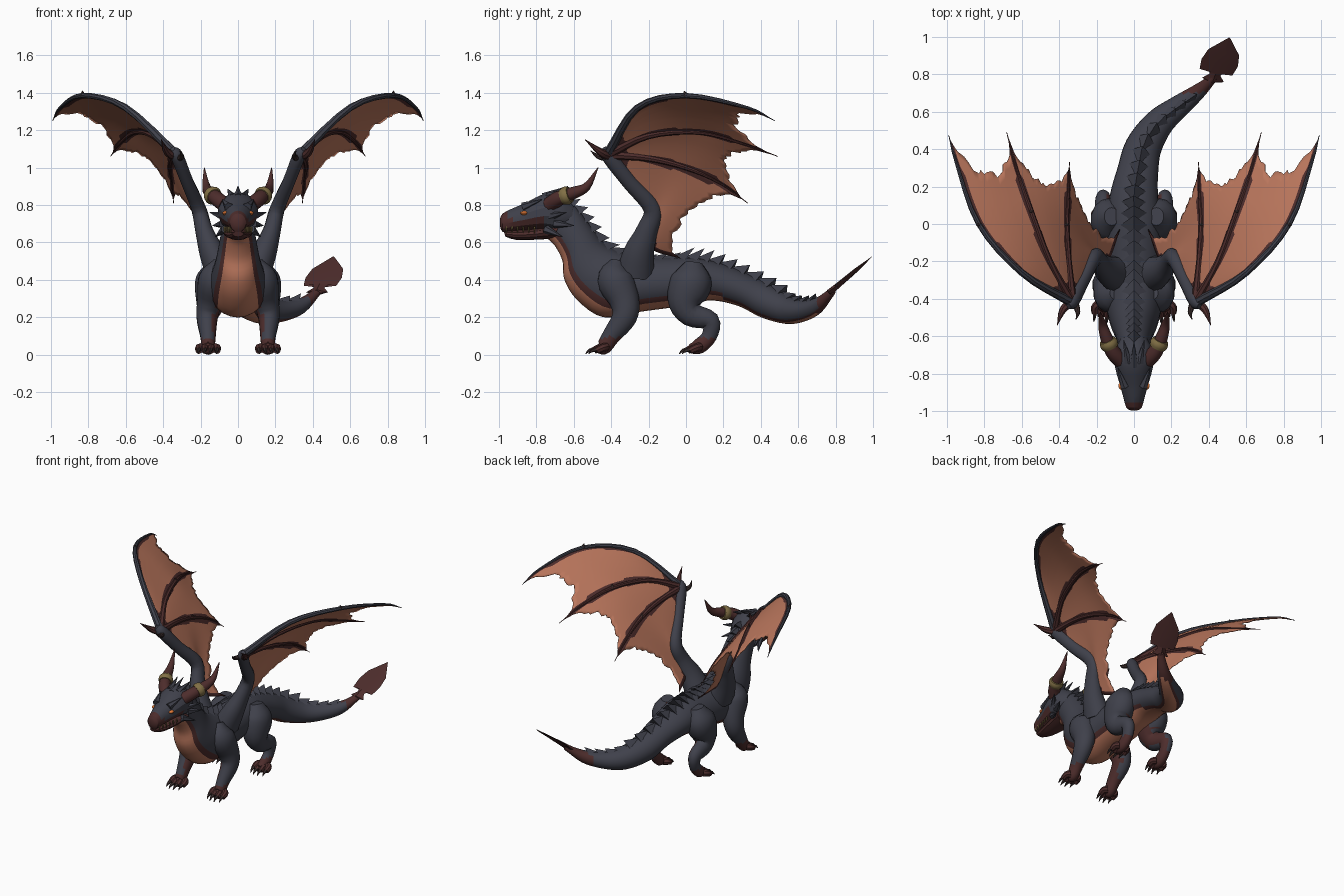
import bpy, bmesh, math, random
from mathutils import Vector

random.seed(4)
if "Cube" in bpy.data.objects:
    bpy.data.objects.remove(bpy.data.objects["Cube"], do_unlink=True)

COLOURS = {"slate_scales": (.05, .052, .07), "tan_hide": (.5, .185, .11),
           "red_brown_hide": (.075, .026, .025), "dark_horn": (.045, .028, .027),
           "old_gold": (.22, .16, .06), "amber_eye": (.8, .2, .04)}
SLATE, TAN, BROWN, HORN, GOLD, AMBER = range(6)
MATS = []
for label, rgb in COLOURS.items():
    m = bpy.data.materials.new(label)
    m.use_nodes = True
    m.diffuse_color = (*rgb, 1)
    bsdf = m.node_tree.nodes["Principled BSDF"]
    bsdf.inputs["Base Color"].default_value = (*rgb, 1)
    bsdf.inputs["Roughness"].default_value = .8
    MATS.append(m)


def finish(name, bm, mirror=False, thick=0, angle=40, recalc=True):
    """Turn a bmesh into a shaded, optionally mirrored object."""
    if recalc:
        bmesh.ops.recalc_face_normals(bm, faces=bm.faces)
    me = bpy.data.meshes.new(name)
    bm.to_mesh(me)
    bm.free()
    for m in MATS:
        me.materials.append(m)
    ob = bpy.data.objects.new(name, me)
    bpy.context.collection.objects.link(ob)
    bpy.ops.object.select_all(action="DESELECT")
    ob.select_set(True)
    bpy.context.view_layer.objects.active = ob
    bpy.ops.object.shade_smooth_by_angle(angle=math.radians(angle))
    if thick:
        mod = ob.modifiers.new("thickness", "SOLIDIFY")
        mod.thickness, mod.offset = thick, 0
    if mirror:
        ob.modifiers.new("mirror", "MIRROR").use_mirror_merge = False
    return ob


def spline(pts, n):
    """Smooth curve through points of any dimension."""
    p = [Vector(q) for q in pts]
    p = [p[0] * 2 - p[1]] + p + [p[-1] * 2 - p[-2]]
    out = []
    for i in range(1, len(p) - 2):
        a, b, c, d = p[i - 1:i + 3]
        for k in range(n):
            t = k / n
            out.append((b * 2 + (c - a) * t + (a * 2 - b * 5 + c * 4 - d) * t * t
                        + (b * 3 - a - c * 3 + d) * t ** 3) * .5)
    return out + [p[-2]]


def sweep(bm, frames, seg, rule):
    """Skin rings given as (centre, up axis, side axis); rule(centre, angle) picks the colour."""
    rings = []
    for c, u, v in frames:
        rings.append([bm.verts.new(c + u * math.cos(a) + v * math.sin(a))
                      for a in (math.tau * k / seg for k in range(seg))])
    for r, s in zip(rings, rings[1:]):
        for k in range(seg):
            j = (k + 1) % seg
            f = bm.faces.new((r[k], r[j], s[j], s[k]))
            a = (k + .5) / seg * 2
            f.material_index = rule(f.calc_center_median(), min(a, 2 - a))
    for r, edge in ((rings[0], rings[1]), (rings[-1], rings[-2])):
        bm.faces.new(r).material_index = rule(frames[0 if r is rings[0] else -1][0], 0)


def tube(bm, pts, mat=SLATE, n=4, seg=10, flat=1, rule=None):
    """Round limb through (x, y, z, radius) points."""
    path = spline(pts, n)
    frames = []
    for i, p in enumerate(path):
        t = (path[min(i + 1, len(path) - 1)] - path[max(i - 1, 0)]).to_3d()
        u = t.cross(Vector((1, 0, 0))).normalized()
        r = max(p[3], .002)
        frames.append((p.to_3d(), u * r * flat, t.cross(u).normalized() * r))
    sweep(bm, frames, seg, rule or (lambda c, a: mat))


def loft(bm, rows, n, seg, rule):
    """Body sections given as top y, top z, bottom y, bottom z, half width, x."""
    path = spline(rows, n)
    mid = [Vector((p[5], (p[0] + p[2]) / 2, (p[1] + p[3]) / 2)) for p in path]
    frames = []
    for i, p in enumerate(path):
        up = Vector((0, p[0] - p[2], p[1] - p[3])) / 2
        t = mid[min(i + 1, len(mid) - 1)] - mid[max(i - 1, 0)]
        frames.append((mid[i], up, t.cross(up).normalized() * p[4]))
    sweep(bm, frames, seg, rule)
    return frames


# Neck, torso and tail in one skin
BODY = [(-.66, .84, -.74, .62, .07, 0), (-.58, .78, -.70, .58, .085, 0), (-.51, .69, -.66, .5, .1, 0),
        (-.43, .59, -.65, .4, .12, 0), (-.32, .54, -.58, .29, .145, 0), (-.22, .52, -.44, .2, .155, 0),
        (-.1, .52, -.24, .23, .15, 0), (.03, .52, -.02, .26, .145, 0), (.15, .5, .13, .29, .13, 0),
        (.28, .455, .28, .26, .11, .02), (.42, .39, .4, .2, .098, .05), (.54, .32, .53, .165, .08, .13),
        (.62, .29, .62, .175, .062, .23), (.7, .305, .71, .22, .042, .34), (.78, .36, .79, .32, .02, .43)]


def body_colour(c, a):
    if c.y > .7:
        return BROWN
    belly = .75 if c.y < .2 else .82
    return TAN if a > belly else BROWN if a > belly - .09 else SLATE


bm = bmesh.new()
spine = loft(bm, BODY, 4, 24, body_colour)
finish("body", bm)

# Overlapping pointed scutes down the back
bm = bmesh.new()
for k in range(1, len(spine) - 6, 2):
    c, up, side = spine[k]
    c2, up2, side2 = spine[k + 2]
    h = .025 if -.4 < c.y < -.15 or c.y > .5 else .05
    front = bm.verts.new(c + up * 1.02)
    left, right = (bm.verts.new(c2 + up2 * .86 + side2 * s) for s in (-.5, .5))
    tip = bm.verts.new(c2 + up2 + up2.normalized() * h + (c2 - c) * .4)
    for tri in ((front, left, tip), (front, tip, right), (left, right, tip), (front, right, left)):
        bm.faces.new(tri)
finish("back_scutes", bm, angle=20)

# Arrow-shaped tail blade with a raised middle ridge
bm = bmesh.new()
base, tip = Vector((.42, .765, .33)), Vector((.51, .995, .525))
along, side = tip - base, Vector((.97, -.2, 0))
normal = side.cross(along).normalized()
OUTLINE = [(0, .015), (.02, .06), (.14, .03), (.25, .045), (.2, .09), (.42, .1), (.66, .085), (1, .003)]
for sign in (-1, 1):
    for face in (-1, 1):
        strip = []
        for s, w in OUTLINE:
            p = base + along * s
            strip.append((bm.verts.new(p + normal * face * .018 * (1 - s)), bm.verts.new(p + side * sign * w)))
        for (a, b), (c, d) in zip(strip, strip[1:]):
            bm.faces.new((a, b, d, c)).material_index = BROWN
bmesh.ops.remove_doubles(bm, verts=bm.verts, dist=.0005)
finish("tail_blade", bm, angle=20)

# Skull and lower jaw
SKULL = [(-.995, .725, -.995, .69, .02, 0), (-.98, .755, -.98, .655, .043, 0), (-.92, .785, -.93, .66, .058, 0),
         (-.85, .815, -.85, .665, .08, 0), (-.76, .86, -.76, .665, .105, 0), (-.68, .865, -.68, .65, .105, 0),
         (-.6, .8, -.62, .66, .07, 0)]
JAW = [(-.975, .66, -.965, .63, .03, 0), (-.9, .667, -.9, .612, .05, 0), (-.8, .675, -.8, .615, .07, 0),
       (-.68, .7, -.7, .62, .085, 0)]
bm = bmesh.new()
loft(bm, SKULL, 2, 14, lambda c, a: BROWN if c.y < -.94 or (a > .6 and c.y < -.76) else SLATE)
finish("skull", bm, angle=25)
bm = bmesh.new()
loft(bm, JAW, 2, 12, lambda c, a: BROWN)
finish("lower_jaw", bm, angle=25)

# Horns with a gold band, eyes and teeth
bm = bmesh.new()
tube(bm, [(.07, -.73, .8, .042), (.115, -.68, .835, .04), (.15, -.6, .865, .033),
          (.17, -.53, .9, .022), (.18, -.47, 1, .002)], BROWN)
finish("horn", bm, True)
bm = bmesh.new()
tube(bm, [(.125, -.66, .843, .043), (.134, -.64, .85, .05), (.143, -.62, .857, .043)], GOLD, n=2, seg=14)
finish("horn_band", bm, True)
bm = bmesh.new()
bmesh.ops.create_uvsphere(bm, u_segments=10, v_segments=6, radius=.016)
for v in bm.verts:
    v.co = Vector((v.co.x + .068, v.co.y * 1.3 - .865, v.co.z * .7 + .757))
for f in bm.faces:
    f.material_index = AMBER
finish("eye", bm, True)
bm = bmesh.new()
for k in range(6):
    y = -.96 + .03 * k
    x = .038 + .007 * k
    tube(bm, [(x, y, .685, .006), (x, y, .65, .001)], GOLD, n=1, seg=5)
finish("teeth", bm, True)

# Cheek, brow and crest spikes
SPIKES = [(.08, -.73, .74, .15, -.64, .76), (.07, -.75, .67, .12, -.66, .63), (.08, -.7, .7, .135, -.6, .69),
          (.05, -.87, .79, .085, -.77, .83), (.03, -.74, .84, .055, -.62, .885), (0, -.76, .84, 0, -.63, .9)]
bm = bmesh.new()
for x, y, z, tx, ty, tz in SPIKES:
    tube(bm, [(x, y, z, .025), (tx, ty, tz, .001)], n=1, seg=6)
finish("head_spikes", bm, True, angle=20)


# Legs: slate outside, red-brown on the inner side and the feet
def leg(name, pts, foot_x, foot_y, flat):
    def colour(c, a):
        near = min(spline(pts, 4), key=lambda p: (p.to_3d() - c).length)
        return BROWN if c.z < .09 or c.x < near[0] - near[3] * .6 else SLATE
    part = bmesh.new()
    tube(part, pts, seg=14, flat=flat, rule=colour)
    finish(name, part, True)
    part = bmesh.new()
    for dx in (-.048, -.016, .016, .048):
        reach = foot_y + abs(dx) * .5
        x = foot_x + dx
        tube(part, [(foot_x + dx * .6, foot_y + .07, .04, .026), (x, reach + .03, .036, .022),
                    (x, reach, .022, .019)], BROWN, n=3, seg=8)
        tube(part, [(x, reach + .01, .03, .014), (x * 1.02, reach - .025, .022, .009),
                    (x * 1.03, reach - .045, .004, .001)], HORN, n=2, seg=6)
    finish(name + "_toes", part, True)


leg("front_leg", [(.1, -.37, .5, .03), (.125, -.38, .41, .085), (.15, -.33, .29, .07), (.165, -.33, .2, .058),
                  (.16, -.4, .1, .042), (.16, -.44, .04, .035), (.16, -.47, .028, .02)], .16, -.5, 1.15)
leg("hind_leg", [(.12, .04, .49, .04), (.135, .03, .4, .092), (.145, -.0, .29, .082), (.16, .03, .215, .056),
                 (.165, .13, .18, .042), (.16, .125, .1, .034), (.16, .07, .045, .034), (.16, .02, .03, .02)],
    .16, 0, 1.2)

# Wing arm and fingers
WRIST = (.33, -.42, 1.07)
FINGERS = [[WRIST, (.6, -.26, 1.32), (.83, 0, 1.385), (.95, .33, 1.32), (.99, .475, 1.25)],
           [WRIST, (.45, -.2, 1.17), (.55, .07, 1.19), (.63, .3, 1.13), (.68, .49, 1.06)],
           [WRIST, (.35, -.2, 1.05), (.36, 0, 1), (.35, .18, .92), (.345, .33, .81)]]
ARM = [WRIST, (.21, -.18, .78), (.14, -.2, .58), (.07, -.01, .51)]
bm = bmesh.new()
tube(bm, [(.09, -.27, .44, .085), (.14, -.25, .55, .068), (.18, -.21, .66, .048), (.21, -.18, .78, .04),
          (.27, -.3, .92, .034), (.325, -.41, 1.06, .034), (.35, -.44, 1.1, .015)], seg=12, flat=1.2)
finish("wing_arm", bm, True)
bm = bmesh.new()
for i, pts in enumerate(FINGERS):
    radii = (.026, .018, .014, .008, .001)
    tube(bm, [(*p, r) for p, r in zip(pts, radii)], BROWN if i else SLATE, seg=8)
    x, y, z = pts[2]
    tube(bm, [(x, y, z, .016), (x, y - .01, z + .025, .001)], HORN, n=1, seg=6)
finish("wing_fingers", bm, True)
bm = bmesh.new()
tube(bm, [(.33, -.41, 1.06, .026), (.38, -.46, 1.085, .02), (.41, -.54, 1.15, .001)], BROWN, seg=8)
tube(bm, [(.32, -.41, 1.05, .022), (.3, -.47, 1.06, .013), (.31, -.51, 1.09, .001)], HORN, seg=8)
finish("wing_thumb_claws", bm, True)


# Ragged wing membranes stretched between neighbouring fingers
def at(path, t):
    f = max(0, min(t, .9999)) * (len(path) - 1)
    i = int(f)
    return path[i].lerp(path[i + 1], f - i)


bm = bmesh.new()
COLS, ROWS = 24, 18
for a, b, depth in ((FINGERS[0], FINGERS[1], .25), (FINGERS[1], FINGERS[2], .22), (FINGERS[2], ARM, .2)):
    a, b = spline(a, 6), spline(b, 6)
    grid = []
    for i in range(COLS + 1):
        u = i / COLS
        bow = math.sin(math.pi * u)
        reach = .97 - depth * max(bow, 0) ** .5 - random.uniform(0, .05)
        grid.append([])
        for j in range(ROWS + 1):
            t = reach * j / ROWS
            p = at(a, t).lerp(at(b, t), u)
            p.z += .02 * bow * t
            grid[-1].append(bm.verts.new(p))
    for i in range(COLS):
        for j in range(ROWS):
            f = bm.faces.new((grid[i][j], grid[i + 1][j], grid[i + 1][j + 1], grid[i][j + 1]))
            u, t = (i + .5) / COLS, (j + .5) / ROWS
            rim = .13 * (1.3 - t)
            f.material_index = BROWN if min(u, 1 - u) < rim or t < .18 else TAN
finish("wing_membrane", bm, True, thick=.005, recalc=False)
